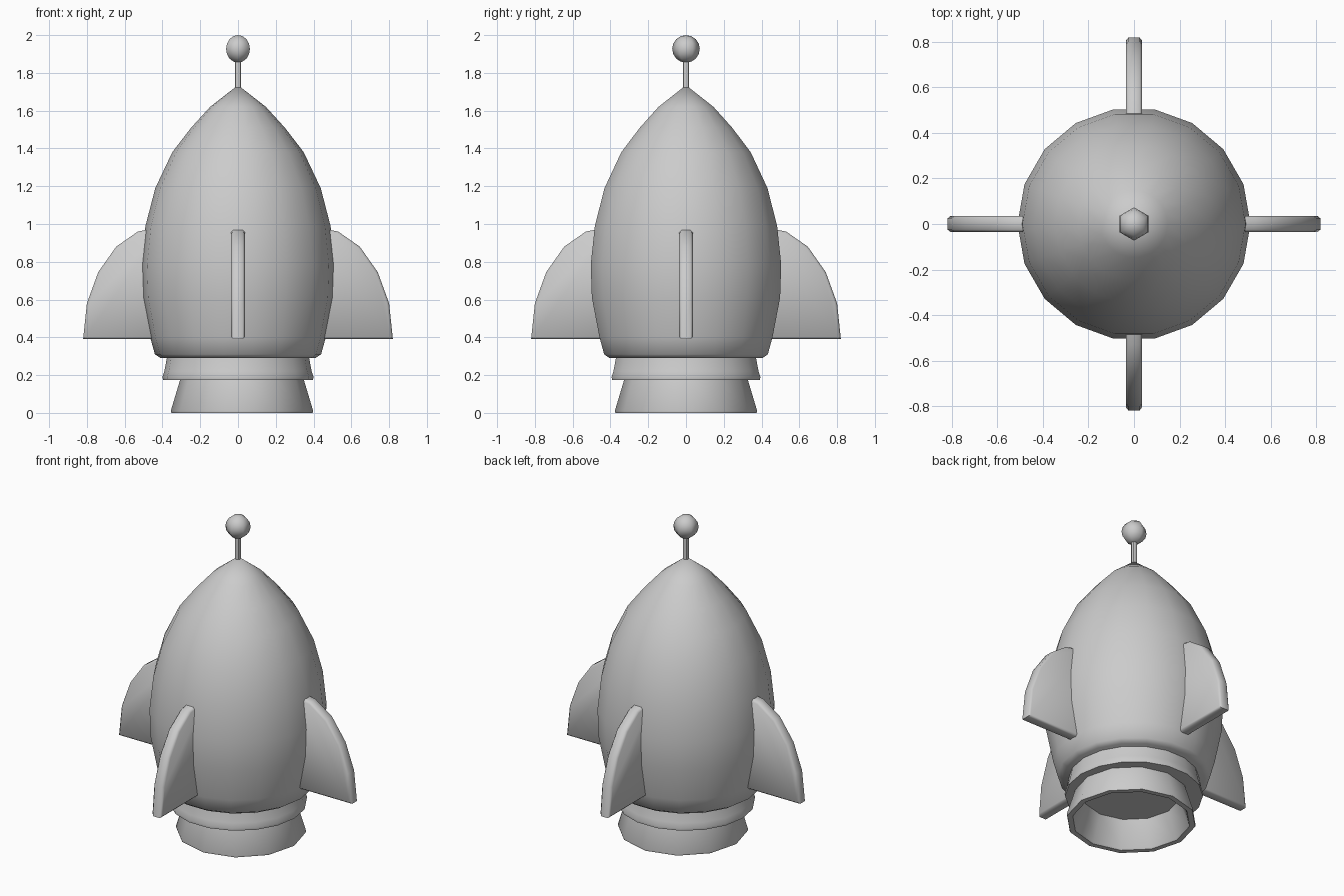
import bpy, bmesh, math
from mathutils import Matrix, Vector

if "Cube" in bpy.data.objects:
    bpy.data.objects.remove(bpy.data.objects["Cube"], do_unlink=True)

grey = bpy.data.materials.new("light grey")
grey.use_nodes = True
colour = (0.6, 0.6, 0.6, 1)
grey.diffuse_color = colour
grey.node_tree.nodes["Principled BSDF"].inputs["Base Color"].default_value = colour


def finish(name, bm, angle):
    bmesh.ops.recalc_face_normals(bm, faces=bm.faces)
    mesh = bpy.data.meshes.new(name)
    bm.to_mesh(mesh)
    bm.free()
    mesh.materials.append(grey)
    obj = bpy.data.objects.new(name, mesh)
    bpy.context.collection.objects.link(obj)
    bpy.ops.object.select_all(action="DESELECT")
    obj.select_set(True)
    bpy.context.view_layer.objects.active = obj
    bpy.ops.object.shade_smooth_by_angle(angle=math.radians(angle))
    return obj


def lathe(name, profile, sides, angle=45, x=0):
    """Spin (radius, height) points round the vertical axis."""
    bm = bmesh.new()
    verts = [bm.verts.new((r, 0, z)) for r, z in profile]
    edges = [bm.edges.new(pair) for pair in zip(verts, verts[1:])]
    bmesh.ops.spin(bm, geom=verts + edges, axis=(0, 0, 1), cent=(0, 0, 0),
                   angle=math.tau, steps=sides)
    bmesh.ops.remove_doubles(bm, verts=bm.verts, dist=0.0005)
    bmesh.ops.translate(bm, verts=bm.verts, vec=(x, 0, 0))
    return finish(name, bm, angle)


# Egg-shaped hull
lathe("hull", [(0, 0.29), (0.41, 0.29), (0.44, 0.31), (0.465, 0.40), (0.506, 0.61),
               (0.512, 0.785), (0.49, 0.99), (0.438, 1.19), (0.348, 1.38),
               (0.248, 1.51), (0.148, 1.62), (0, 1.735)], 18)

# Collar under the hull
lathe("collar", [(0, 0.30), (0.375, 0.30), (0.39, 0.22), (0.40, 0.19),
                 (0.397, 0.175), (0, 0.175)], 18)

# Hollow exhaust nozzle, set slightly off centre
lathe("nozzle", [(0.32, 0.20), (0.377, 0.01), (0.374, 0), (0.342, 0), (0.335, 0.01),
                 (0.28, 0.17), (0, 0.17)], 12, x=0.021)

# Antenna rod and ball
lathe("antenna_rod", [(0, 1.70), (0.017, 1.70), (0.017, 1.88), (0, 1.88)], 8)
bm = bmesh.new()
bmesh.ops.create_uvsphere(bm, u_segments=6, v_segments=8, radius=0.073,
                          matrix=Matrix.Translation((0, 0, 1.927)))
finish("antenna_ball", bm, 80)

# Four curved fins with softened edges
outline = [(0.40, 0.39), (0.82, 0.39), (0.80, 0.58), (0.74, 0.745),
           (0.645, 0.88), (0.53, 0.96), (0.40, 0.985)]
for i, side in enumerate(("left", "back", "right", "front")):
    bm = bmesh.new()
    face = bm.faces.new([bm.verts.new((x, -0.036, z)) for x, z in outline])
    out = bmesh.ops.extrude_face_region(bm, geom=[face])
    bmesh.ops.translate(bm, vec=Vector((0, 0.072, 0)),
                        verts=[v for v in out["geom"] if isinstance(v, bmesh.types.BMVert)])
    rim = [e for e in bm.edges if abs(e.verts[0].co.y - e.verts[1].co.y) < 0.01
           and max(v.co.x for v in e.verts) > 0.41]
    bmesh.ops.bevel(bm, geom=rim, offset=0.012, segments=1, affect="EDGES")
    bmesh.ops.rotate(bm, verts=bm.verts, cent=(0, 0, 0),
                     matrix=Matrix.Rotation(i * math.pi / 2, 3, "Z"))
    finish(side + "_fin", bm, 50)
